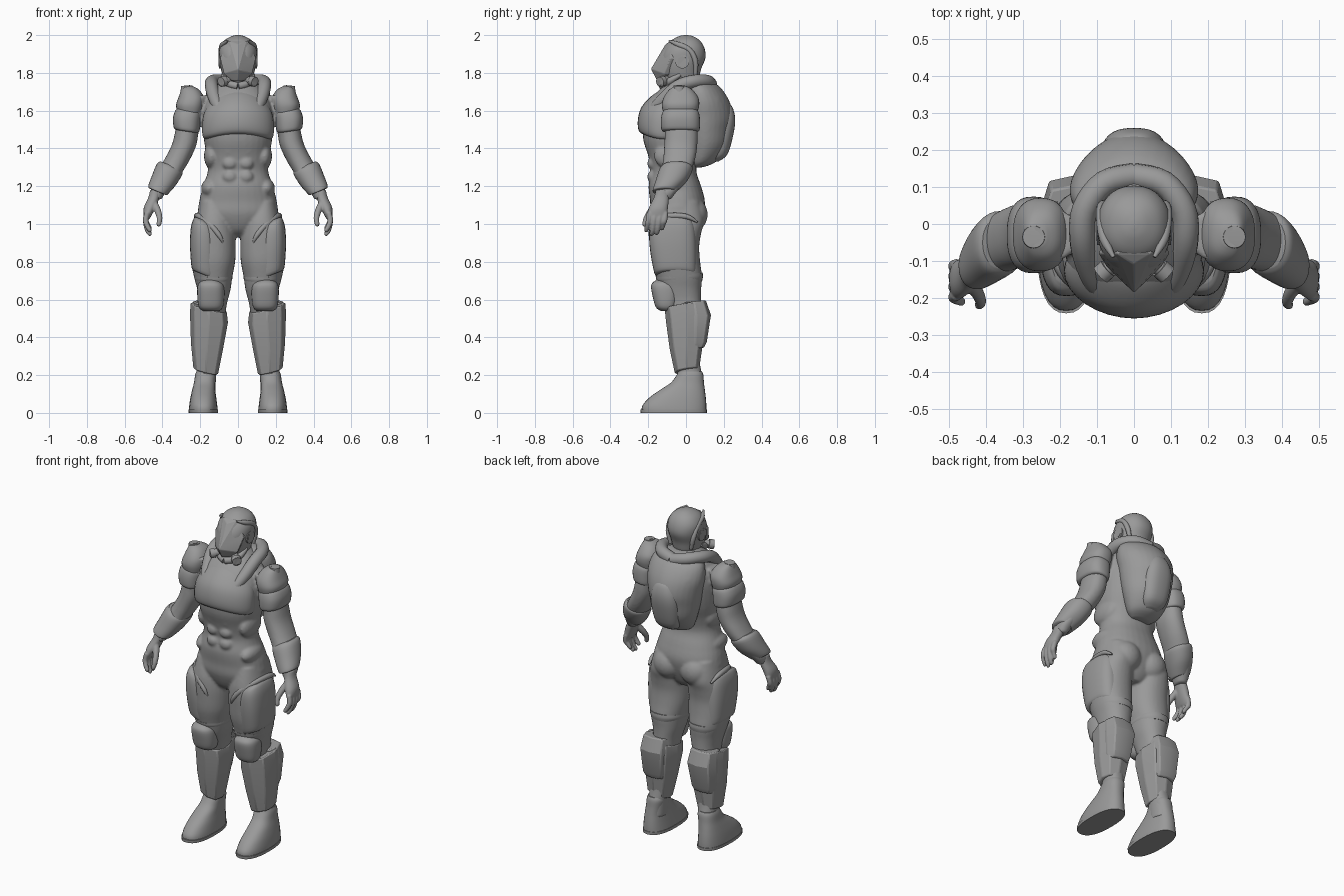
import bpy, bmesh, math
from mathutils import Vector, Matrix, Quaternion

if "Cube" in bpy.data.objects:
    bpy.data.objects.remove(bpy.data.objects["Cube"])

grey = bpy.data.materials.new("suit_grey")
grey.use_nodes = True
grey.diffuse_color = (0.32, 0.32, 0.32, 1)
grey.node_tree.nodes["Principled BSDF"].inputs["Base Color"].default_value = grey.diffuse_color


# Helpers: every shape is drawn in centimetres and scaled when finished
def refine(rows, steps):
    """Pass a smooth curve through rows of numbers."""
    out = []
    for i in range(len(rows) - 1):
        a, b, c, d = (rows[max(i - 1, 0)], rows[i], rows[i + 1], rows[min(i + 2, len(rows) - 1)])
        for k in range(steps):
            t = k / steps
            out.append([q + t * ((r - p) + t * ((2 * p - 5 * q + 4 * r - s) + t * (3 * q - p - 3 * r + s))) / 2
                        for p, q, r, s in zip(a, b, c, d)])
    return out + [list(rows[-1])]


def skin(bm, rings):
    """Bridge rings of points and cap both ends."""
    loops = [[bm.verts.new(p) for p in ring] for ring in rings]
    n = len(loops[0])
    for low, high in zip(loops, loops[1:]):
        for i in range(n):
            j = (i + 1) % n
            bm.faces.new((low[i], low[j], high[j], high[i]))
    bm.faces.new(loops[0][::-1])
    bm.faces.new(loops[-1])


def loft(bm, rows, n=32, power=2.2, steps=4, kx=0.0, ky=0.0, arch=0.0):
    """Stack rounded sections given as z, x min, x max, y min, y max."""
    rings = []
    for z, x0, x1, y0, y1 in refine(rows, steps):
        ring = []
        for i in range(n):
            a = math.tau * i / n
            u, v = (math.copysign(abs(f) ** (2 / power), f) for f in (math.cos(a), math.sin(a)))
            dx, dy = u * (x1 - x0) / 2, v * (y1 - y0) / 2
            x = (x0 + x1) / 2 + dx
            ring.append((x, (y0 + y1) / 2 + dy, z + kx * dx + ky * dy - arch * x * x))
        rings.append(ring)
    skin(bm, rings)


def centred(rows):
    """Turn z, half width, y min, y max into full section rows."""
    return [(z, -w, w, y0, y1) for z, w, y0, y1 in rows]


def tube(bm, points, n=14, steps=4):
    """Sweep a circle along points given as x, y, z, radius."""
    path = refine(points, steps)
    spots = [Vector(p[:3]) for p in path]
    rings, turn, last = [], Quaternion(), Vector((0, 0, 1))
    for i, p in enumerate(path):
        way = (spots[min(i + 1, len(spots) - 1)] - spots[max(i - 1, 0)]).normalized()
        turn = last.rotation_difference(way) @ turn
        last = way
        rings.append([spots[i] + turn @ Vector((math.cos(math.tau * k / n), math.sin(math.tau * k / n), 0)) * p[3]
                      for k in range(n)])
    skin(bm, rings)


def ball(bm, centre, size):
    bmesh.ops.create_uvsphere(bm, u_segments=24, v_segments=14, radius=1,
                              matrix=Matrix.Translation(centre) @ Matrix.Diagonal((*size, 1)))


def mirror(bm):
    copy = bmesh.ops.duplicate(bm, geom=bm.verts[:] + bm.edges[:] + bm.faces[:])["geom"]
    for v in copy:
        if isinstance(v, bmesh.types.BMVert):
            v.co.x = -v.co.x


def finish(name, bm, both=False, voxel=0.0, bevel=0.0, angle=40):
    if both:
        mirror(bm)
    bmesh.ops.recalc_face_normals(bm, faces=bm.faces[:])
    bmesh.ops.scale(bm, vec=(0.01, 0.01, 0.01), verts=bm.verts[:])
    mesh = bpy.data.meshes.new(name)
    bm.to_mesh(mesh)
    bm.free()
    mesh.materials.append(grey)
    obj = bpy.data.objects.new(name, mesh)
    bpy.context.collection.objects.link(obj)
    bpy.ops.object.select_all(action="DESELECT")
    obj.select_set(True)
    bpy.context.view_layer.objects.active = obj
    bpy.ops.object.shade_smooth_by_angle(angle=math.radians(angle))
    if voxel:
        remesh = obj.modifiers.new("blend", "REMESH")
        remesh.mode, remesh.voxel_size, remesh.use_smooth_shade = "VOXEL", voxel, True
        soften = obj.modifiers.new("soften", "SMOOTH")
        soften.factor, soften.iterations = 0.5, 4
    if bevel:
        edge = obj.modifiers.new("edge", "BEVEL")
        edge.width, edge.segments = bevel, 2
    return obj


def part(name, rows, both=True, bevel=0.0, angle=40, **options):
    bm = bmesh.new()
    loft(bm, rows, **options)
    return finish(name, bm, both, bevel=bevel, angle=angle)


def pipe(name, points, both=True, **options):
    bm = bmesh.new()
    tube(bm, points, **options)
    return finish(name, bm, both)


# Undersuit: limbs and muscles, blended with the trunk
body = bmesh.new()
loft(body, [(112, 6, 20, -16, 7), (102, 3, 22.3, -18.5, 9.5), (95, 1.5, 24.3, -19, 8), (88, 1.2, 24.8, -18.7, 7),
            (80, 1.5, 24.8, -18, 7.5), (72, 3, 23.3, -16, 8.5), (65, 4, 21.5, -14, 8), (57, 6, 20.5, -11, 8),
            (45, 7.5, 22, -8, 9), (30, 10, 22, -6, 7), (20, 11.5, 22, -4.5, 8.5), (10, 12, 22, -4, 9)])
loft(body, [(168, 15, 29, -10, 4), (150, 20.5, 33, -11, 6), (142, 22, 35, -11.5, 6), (135, 25, 38.5, -12, 5),
            (129, 28.5, 42, -13, 3), (123, 32.5, 44.5, -15, 0), (117, 38, 46.5, -16, -5), (113, 40.5, 46, -16, -8)])
ball(body, (9, 3.5, 105), (9, 8, 9))
ball(body, (14, -8, 136), (4, 9, 7))
ball(body, (15, -8, 119), (4.5, 9, 5))
for height in (125, 132, 139):
    ball(body, (4.2, -17.5, height), (4, 3, 3.4))
mirror(body)
loft(body, centred([(93, 6, -10, 3), (97, 12, -15, 6), (105, 20.5, -18.5, 9), (112, 20.5, -19, 10), (120, 18.5, -19.8, 8),
                    (128, 16, -18.5, 5.5), (136, 16.5, -20, 7), (144, 18, -22.5, 10), (152, 18.7, -23, 12),
                    (160, 18.5, -22, 13), (168, 16, -17, 12), (174, 11, -11, 9), (178, 7, -7, 6)]))
finish("undersuit", body, voxel=0.008)

# Chest plate, backpack and collar
part("chest_plate", centred([(147, 15, -21, 0), (149, 18.3, -24.8, 0), (155, 19, -25.5, 0), (162, 18, -23.5, 0),
                             (168, 14, -18, 0), (171, 10, -13, 0)]), both=False, power=1.9, arch=0.01)
pack = bmesh.new()
loft(pack, centred([(130, 6, 2, 9), (133, 10, 0, 16), (141, 13.5, -2, 22), (150, 15.5, -4, 24), (157, 16.5, -5, 25),
                    (165, 17.5, -5, 23), (172, 16, -4, 18.5), (176, 11, -2, 13), (177.5, 6, 0, 9)]), power=1.8)
for side in (-1, 1):
    ball(pack, (side * 9, 11, 163), (7, 8.5, 9))
finish("backpack", pack, voxel=0.008)
part("backpack_panel", centred([(133, 4, 10, 17), (137, 7.5, 10, 22), (148, 9, 10, 25.2), (156, 8.5, 10, 26),
                                (162, 6, 10, 24.5), (164, 3, 10, 22)]), both=False, power=2.6)
pipe("collar", [(0, 13, 174, 3.5), (8, 11, 175.5, 3.5), (13.3, 4, 175.5, 3.5), (14, -4, 173, 3.5),
                (12.5, -11, 167, 3.4), (10, -17, 161, 2.8), (9, -19.5, 157, 1)])

# Helmet
part("helmet", centred([(171, 4, -7, 3), (176, 7.3, -11, 6.5), (182, 9, -13, 8), (188, 9.9, -13, 10.3), (193, 9.7, -11, 9.8),
                        (197, 7.4, -8, 7.5), (199.3, 3.6, -4, 4), (200, 0.8, -1, 1)]), both=False)
visor = bmesh.new()
for x, y, z in ((0, -11, 195), (4.5, -8, 197), (9.6, -8, 188), (7.5, -11.5, 179.5), (0, -18.7, 182), (0, -15.5, 176),
                (3.5, -12.5, 176), (5.5, -4, 194), (8, -3, 187), (5, -4, 179)):
    for side in ((-1, 1) if x else (1,)):
        visor.verts.new((side * x, y, z))
hull = bmesh.ops.convex_hull(visor, input=visor.verts[:])
bmesh.ops.delete(visor, geom=list(set(hull["geom_interior"])), context="VERTS")
finish("visor", visor, bevel=0.004, angle=15)
pipe("helmet_side_rim", [(5.5, -9, 197, 0.5), (8, -4, 195, 1.4), (8.9, 2, 192, 1.4), (8.5, 5, 186, 1.4), (7, 5, 179, 1)])
pipe("ear_disc", [(7, -2, 186, 3.7), (10, -2, 186, 3.7), (10.2, -2, 186, 2.6), (9.6, -2, 186, 2.4)], n=24, steps=1)
pipe("breather", [(4.5, -10, 176.5, 2), (7, -12, 175.8, 2.1), (7, -12, 175.8, 2.7), (9, -13.8, 175.2, 2.7),
                  (9.2, -14, 175.2, 1.8)], n=20, steps=1)
pipe("chin_guard", [(0, -12.5, 173, 2), (4, -11, 174, 2), (7, -8, 176, 1.8), (8, -3, 179, 1)])

# Shoulder and forearm armour
part("shoulder_cap", [(159, 19, 32, -12, 6), (163, 18, 32.8, -12.8, 7), (167, 18, 31.5, -11.8, 6.5),
                      (171, 20.5, 30, -9, 3.5), (173, 24, 29, -6, 0)], power=2.4)
part("shoulder_band", [(149, 22, 32.5, -11.5, 6), (150, 20.5, 34, -13, 7.2), (155, 19.8, 34.4, -13.3, 7.4),
                       (159, 19.5, 33.2, -12.5, 6.8), (161, 20.5, 31.5, -11, 5)], power=2.5, kx=0.15)
pipe("shoulder_knob", [(27, -3.5, 170, 3.4), (27.2, -3.5, 173.2, 3), (27.2, -3.5, 173.3, 1.9), (27.1, -3.5, 172.4, 1.6)],
     n=20, steps=1)
part("forearm_guard", [(117, 38, 46.8, -17.2, -5.5), (118, 37, 47.5, -17.6, -4.5), (123, 33, 45.6, -16, 0.5),
                       (129, 29.5, 43, -14, 3.5), (131, 30, 41, -12, 2)], kx=0.4)

# Hands: palm, four fingers and a thumb
hand = bmesh.new()
loft(hand, [(118, 40.5, 46.5, -16, -9), (114, 41.5, 47.5, -17, -9), (109, 43.5, 49.8, -19.5, -9.5),
            (105, 45.5, 50, -20.5, -10), (102.5, 47, 49.5, -19.5, -11)])
for i, tip in enumerate((96, 94, 94.5, 97)):
    y = -19.3 + 2.8 * i
    tube(hand, [(48, y, 106, 1.5), (48.9, y - 0.5, 102, 1.5), (48, y - 1.2, tip + 3, 1.35),
                (46.5, y - 1.8, tip + 0.5, 1.1), (46, y - 1.9, tip, 0.4)])
tube(hand, [(45, -15, 112, 2), (42.5, -18.5, 107, 1.8), (41.5, -21, 103, 1.5), (42, -22, 99.5, 1.2), (42.2, -22.2, 98.7, 0.4)])
finish("hand", hand, both=True, voxel=0.0045)

# Thigh armour and knee pads
part("thigh_guard", [(73, 12, 23.6, -15.5, 5), (75, 11, 24.7, -17, 5.5), (86, 11, 25.4, -19, 5.5), (95, 11.5, 25, -19.5, 5),
                     (100, 12.5, 23.8, -18.5, 4), (102, 14, 22.5, -16, 2)], power=2.6, kx=0.4)
pipe("hip_band", [(21, 6, 101, 0.5), (22, 0, 104, 1.4), (20.5, -11, 104, 1.6), (15, -17, 100, 1.6),
                  (10, -18.5, 94, 1.3), (8, -18, 90, 0.4)])
part("knee_pad", [(54, 10, 18.5, -13.5, -6), (56, 8, 20.7, -16, -5), (61, 7.2, 21.5, -17.5, -4), (67, 7.5, 21.4, -18.5, -4),
                  (69.5, 9.5, 19.8, -17, -5), (70.5, 12, 17, -15, -7)], power=2.5)
part("knee_cuff", [(69, 4, 22, -14, 8.6), (71, 3, 23, -15.5, 9), (73, 3, 23.4, -16, 8.8)], ky=0.1)

# Shin guards with a front ridge, and calf plates behind them
part("shin_guard", [(22, 10.5, 23.7, -6, 7), (35, 8, 25, -8.7, 9), (50, 5.3, 25.5, -10.7, 11.5), (56, 6, 25, -11.3, 10.5)],
     n=8, power=2.7, steps=1, kx=0.25, ky=0.15, bevel=0.006, angle=25)
part("calf_plate", [(34, 10, 23, 0, 9.5), (37, 9, 24, -1, 11), (51, 7, 24.8, -2, 13.2), (59, 8, 24, -2, 10.5)],
     n=8, power=3, steps=1, ky=0.1, bevel=0.006, angle=25)

# Boots with thin soles
part("boot", [(1, 10.7, 26, -23.5, 10.8), (4, 11, 25.8, -23, 10.8), (8, 11.5, 25.2, -19.5, 10.5), (12, 12, 24.3, -14, 10),
              (16, 12, 23.3, -8, 9.5), (20, 11.7, 22.7, -5, 9.2), (22, 12.3, 22, -4, 8.5)], power=2.4)
part("boot_sole", [(0, 10.6, 26.1, -24, 11), (1.8, 10.5, 26.2, -24.2, 11.1)], power=2.4, steps=1)
